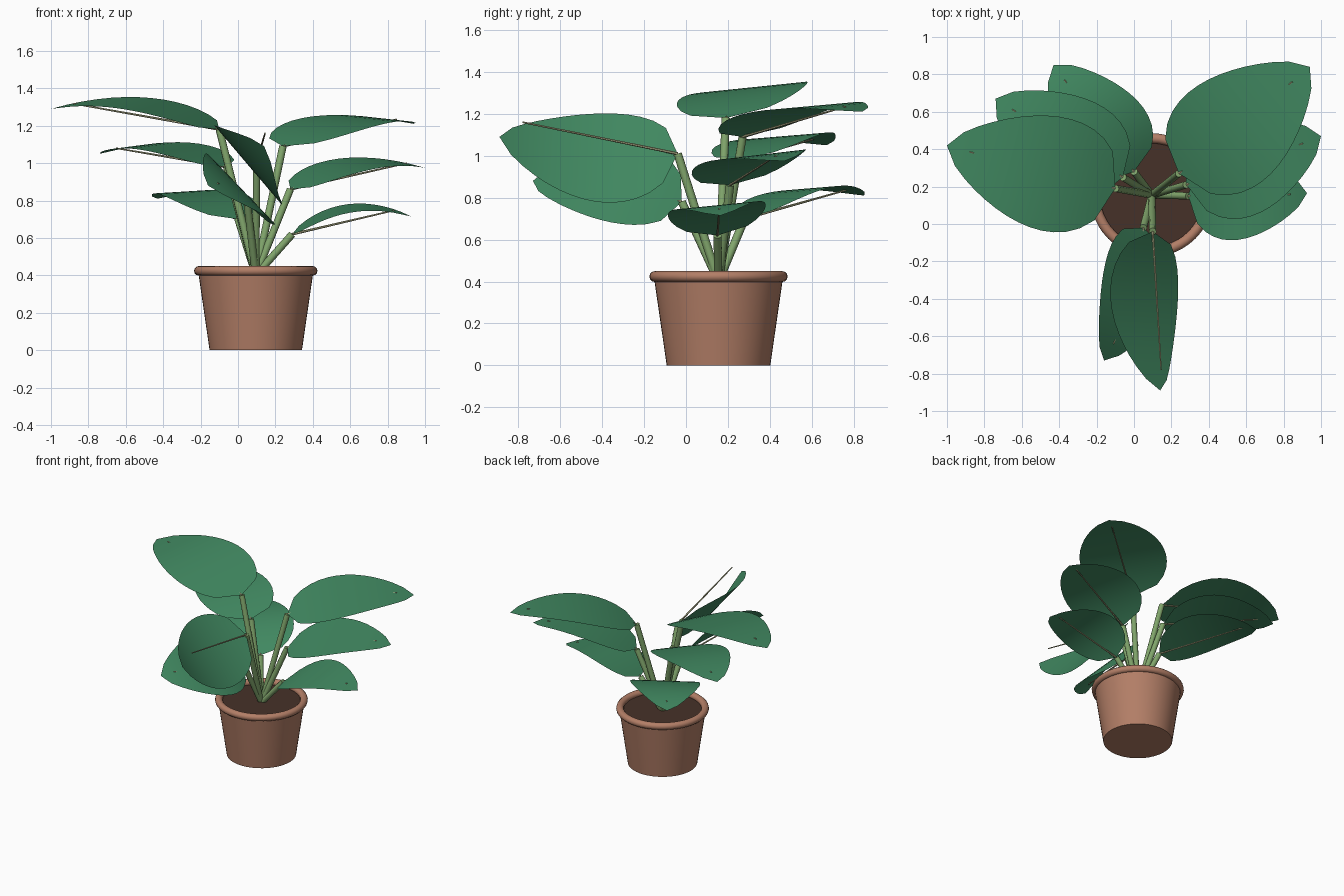
import bpy, bmesh, math
from mathutils import Vector

cube = bpy.data.objects.get("Cube")
if cube:
    bpy.data.objects.remove(cube, do_unlink=True)


def material(name, rgb):
    m = bpy.data.materials.new(name)
    m.use_nodes = True
    m.diffuse_color = (*rgb, 1)
    m.node_tree.nodes["Principled BSDF"].inputs["Base Color"].default_value = (*rgb, 1)
    return m


TERRACOTTA = material("terracotta", (0.45, 0.21, 0.135))
SOIL = material("dark soil", (0.062, 0.031, 0.022))
LEAF = material("leaf green", (0.053, 0.25, 0.12))
STEM = material("stem green", (0.22, 0.38, 0.15))
VEIN = material("pale vein", (0.42, 0.42, 0.24))

CENTRE = Vector((0.095, 0.155, 0))
ROOT = CENTRE + Vector((0, 0, 0.4))


def finish(bm, name, mat, smooth=True):
    mesh = bpy.data.meshes.new(name)
    bm.to_mesh(mesh)
    bm.free()
    mesh.materials.append(mat)
    obj = bpy.data.objects.new(name, mesh)
    bpy.context.collection.objects.link(obj)
    if smooth:
        bpy.ops.object.select_all(action="DESELECT")
        obj.select_set(True)
        bpy.context.view_layer.objects.active = obj
        bpy.ops.object.shade_smooth_by_angle(angle=math.radians(40))
    return obj


def lathe(name, profile, mat, steps=48):
    """Spin a radius/height profile around the pot's axis."""
    bm = bmesh.new()
    verts = [bm.verts.new((r, 0, z)) for r, z in profile]
    edges = [bm.edges.new(pair) for pair in zip(verts, verts[1:])]
    bmesh.ops.spin(bm, geom=verts + edges, cent=(0, 0, 0), axis=(0, 0, 1),
                   angle=math.tau, steps=steps, use_merge=False)
    bmesh.ops.remove_doubles(bm, verts=bm.verts, dist=0.0005)
    bmesh.ops.recalc_face_normals(bm, faces=bm.faces)
    obj = finish(bm, name, mat)
    obj.location = CENTRE
    return obj


def rod(name, start, end, r_start, r_end, mat, sides=10):
    axis = end - start
    bm = bmesh.new()
    bmesh.ops.create_cone(bm, cap_ends=True, segments=sides, radius1=r_start,
                          radius2=r_end, depth=axis.length)
    obj = finish(bm, name, mat)
    obj.location = (start + end) / 2
    obj.rotation_mode = "QUATERNION"
    obj.rotation_quaternion = axis.to_track_quat("Z", "Y")
    return obj


def leaf(name, base, tip, half_width, arch, roll, vein_end=None):
    """Blade arched along its length, with its stem and straight midrib."""
    base, tip = Vector(base), Vector(tip)
    along = tip - base
    u = along.normalized()
    level = Vector((-u.y, u.x, 0)).normalized()
    up = u.cross(level)
    side = level * math.cos(roll) + up * math.sin(roll)
    normal = u.cross(side)

    def centre(t):
        return base + along * t + normal * (arch * 4 * t * (1 - t))

    rows, cols = 14, 6
    bm = bmesh.new()
    grid = []
    for i in range(rows + 1):
        t = i / rows
        if i in (0, rows):
            grid.append([bm.verts.new(centre(t))] * (cols + 1))
            continue
        w = half_width * math.sin(math.pi * t ** 0.7) ** 0.65
        grid.append([bm.verts.new(centre(t) + side * w * (2 * j / cols - 1))
                     for j in range(cols + 1)])
    for a, b in zip(grid, grid[1:]):
        for j in range(cols):
            corners = [a[j], b[j], b[j + 1], a[j + 1]]
            bm.faces.new(list(dict.fromkeys(corners)))
    bmesh.ops.recalc_face_normals(bm, faces=bm.faces)
    bm.normal_update()
    if sum((f.normal for f in bm.faces), Vector()).dot(normal) < 0:
        bmesh.ops.reverse_faces(bm, faces=bm.faces)
    finish(bm, name + "_blade", LEAF)

    rod(name + "_stem", ROOT, base, 0.02, 0.02, STEM)
    end = Vector(vein_end) if vein_end else centre(0.87) + normal * 0.004
    rod(name + "_midrib", base, end, 0.007, 0.004, VEIN, 6)


# Pot body, rolled rim and soil
lathe("pot_body", [(0, 0), (0.247, 0), (0.308, 0.42), (0.285, 0.42), (0.28, 0.38)],
      TERRACOTTA)
rim = [(0.303 + 0.027 * math.cos(k * math.tau / 12),
        0.424 + 0.026 * math.sin(k * math.tau / 12)) for k in range(13)]
lathe("pot_rim", rim, TERRACOTTA)
lathe("soil", [(0, 0.415), (0.29, 0.415)], SOIL)

# Leaves on the model's left (+x), upper to lower
leaf("left_upper_leaf", (0.24, 0.27, 1.09), (0.94, 0.84, 1.21), 0.31, 0.08, 0.07)
leaf("left_middle_leaf", (0.28, 0.21, 0.86), (1.0, 0.47, 0.975), 0.27, 0.08, 0.11)
leaf("left_lower_leaf", (0.29, 0.15, 0.62), (0.925, 0.165, 0.715), 0.235, 0.092, 0.1)

# Leaves on the model's right (-x), upper to lower
leaf("right_upper_leaf", (-0.1, 0.19, 1.18), (-1.0, 0.42, 1.29), 0.31, 0.085, -0.1)
leaf("right_middle_leaf", (-0.06, 0.25, 0.98), (-0.74, 0.67, 1.05), 0.27, 0.077, -0.07)
leaf("right_lower_leaf", (0.0, 0.28, 0.7), (-0.43, 0.85, 0.81), 0.25, 0.085, -0.05)

# Front leaves, steeply tilted; the upper one curls the other way
leaf("front_upper_leaf", (0.1, -0.04, 1.01), (0.14, -0.89, 1.09), 0.28, -0.085, -0.87,
     vein_end=(0.145, -0.78, 1.16))
leaf("front_lower_leaf", (0.05, -0.02, 0.78), (-0.16, -0.73, 0.88), 0.26, 0.07, -0.77)
